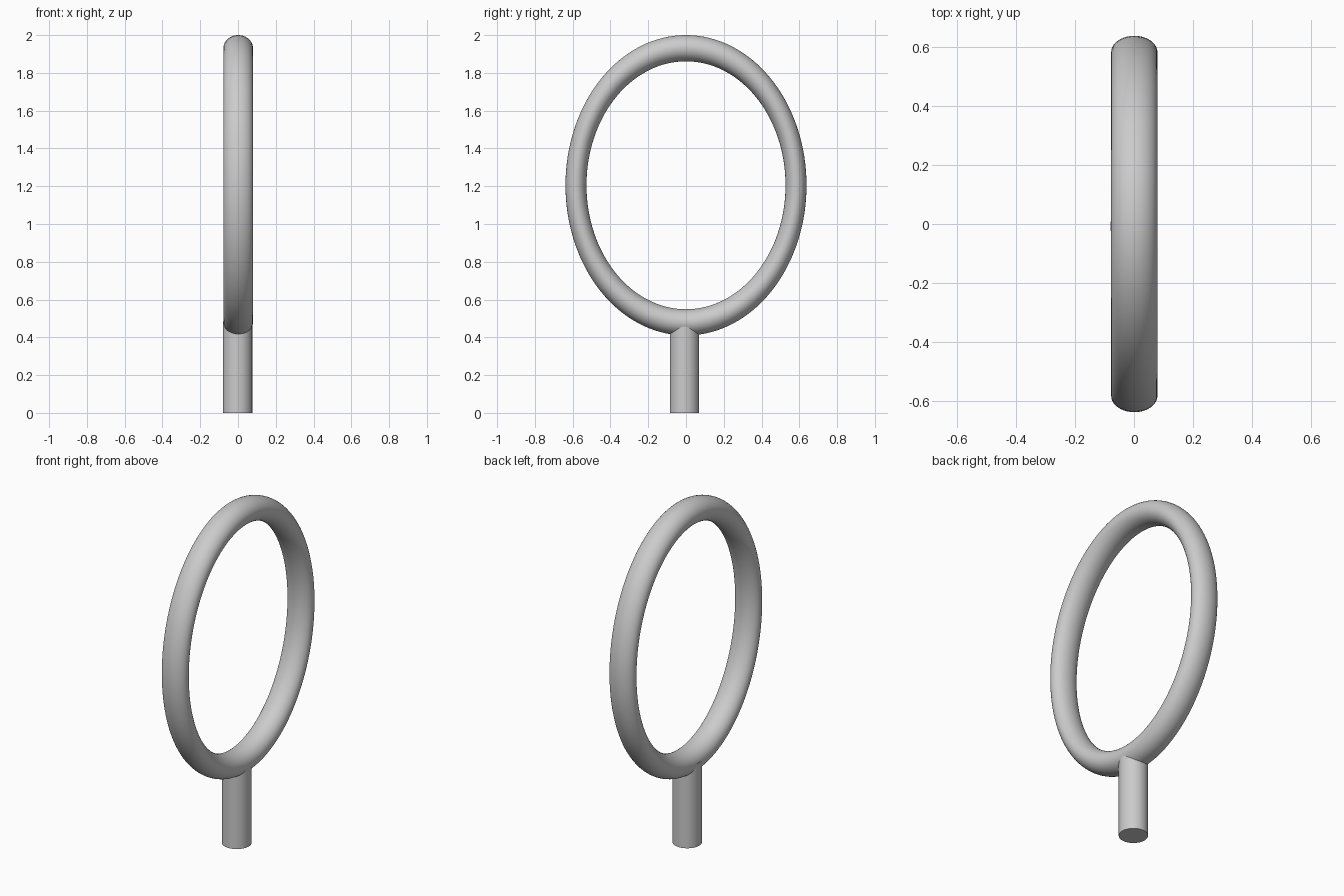
import bpy
import math

if "Cube" in bpy.data.objects:
    bpy.data.objects.remove(bpy.data.objects["Cube"])


def smooth(obj, name):
    obj.name = name
    bpy.ops.object.transform_apply(location=False, rotation=True, scale=True)
    bpy.ops.object.shade_smooth_by_angle(angle=math.radians(40))


# Oval ring: a torus stood upright in the YZ plane, then stretched taller
bpy.ops.mesh.primitive_torus_add(
    major_segments=128, minor_segments=40,
    major_radius=1.0, minor_radius=0.0955,
    location=(0.001, 0, 1.205), rotation=(0, math.radians(90), 0))
ring = bpy.context.object
# local z becomes thickness (x), local x becomes height (z)
ring.scale = (0.7257, 0.5825, 0.0785 / 0.0955)
smooth(ring, "oval_ring")

# Short stem, its top buried in the bottom of the ring
stem_height = 0.485
bpy.ops.mesh.primitive_cylinder_add(
    vertices=64, radius=0.078, depth=stem_height,
    location=(-0.0025, -0.008, stem_height / 2))
smooth(bpy.context.object, "stem")
